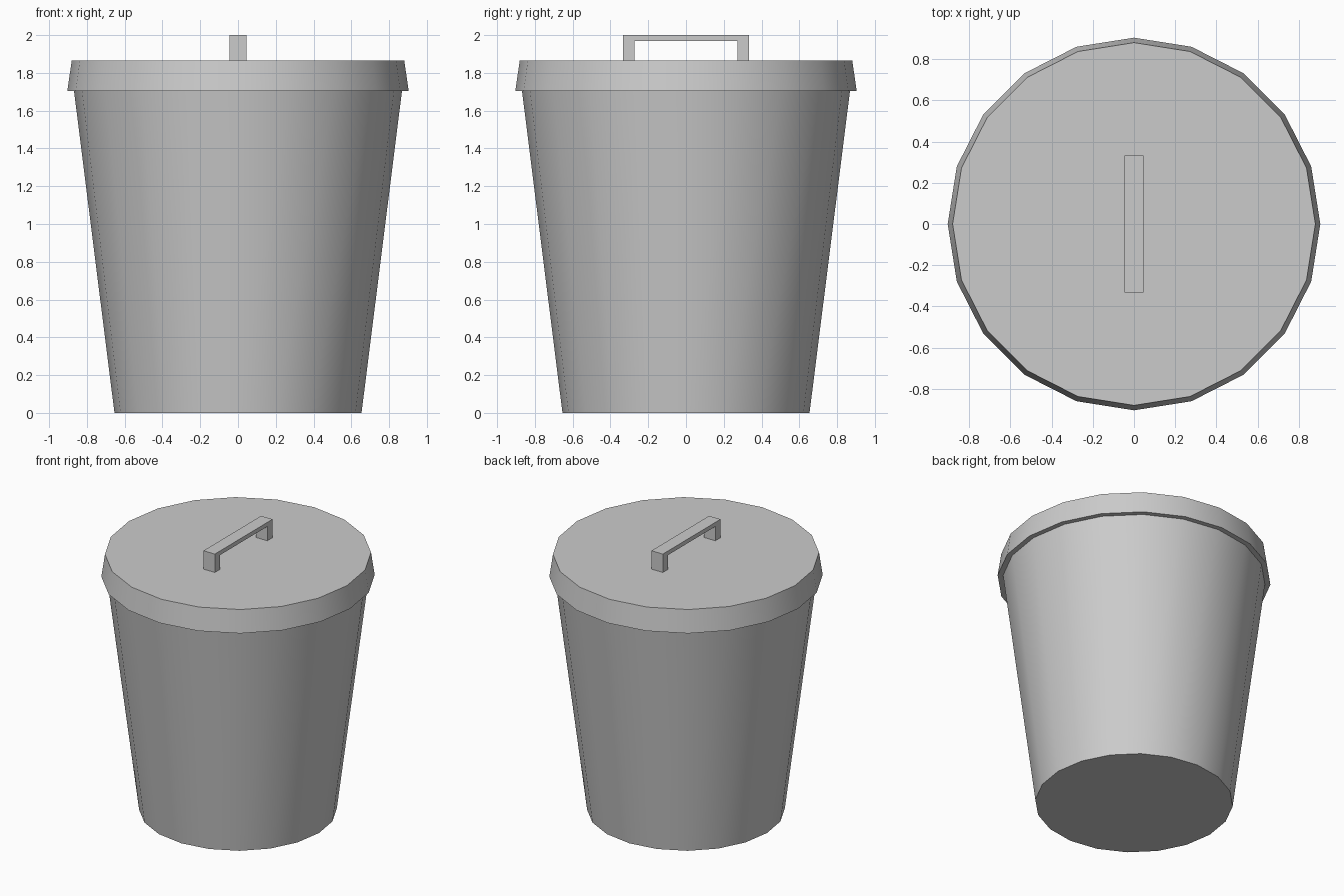
import bpy
import math

if "Cube" in bpy.data.objects:
    bpy.data.objects.remove(bpy.data.objects["Cube"])

SIDES = 20


def make_object(name, verts, faces):
    mesh = bpy.data.meshes.new(name)
    mesh.from_pydata(verts, [], faces)
    mesh.update()
    obj = bpy.data.objects.new(name, mesh)
    bpy.context.collection.objects.link(obj)
    return obj


def lathe(name, profile, cap_bottom=False, cap_top=False):
    """Spin (radius, z) points, listed from below upward on the outside."""
    n = SIDES
    verts = [(r * math.cos(2 * math.pi * i / n), r * math.sin(2 * math.pi * i / n), z)
             for r, z in profile for i in range(n)]
    faces = [(k * n + i, k * n + (i + 1) % n, (k + 1) * n + (i + 1) % n, (k + 1) * n + i)
             for k in range(len(profile) - 1) for i in range(n)]
    if cap_bottom:
        faces.append(tuple(reversed(range(n))))
    if cap_top:
        faces.append(tuple(range(len(verts) - n, len(verts))))
    obj = make_object(name, verts, faces)
    bpy.ops.object.select_all(action='DESELECT')
    obj.select_set(True)
    bpy.context.view_layer.objects.active = obj
    bpy.ops.object.shade_smooth_by_angle(angle=math.radians(30))
    return obj


# Tapered bin body, closed by the lid
lathe("bin_body", [(0.654, 0), (0.868, 1.703)], cap_bottom=True)

# Lid: underside lip, sloped rim and flat top
lathe("lid", [(0.868, 1.703), (0.904, 1.703), (0.88, 1.866)], cap_top=True)

# Handle: bracket outline in y-z, extruded along x
half_width, outer, inner = 0.046, 0.333, 0.272
outline = [(-outer, 1.866), (-inner, 1.866), (-inner, 1.97), (inner, 1.97),
           (inner, 1.866), (outer, 1.866), (outer, 2.0), (-outer, 2.0)]
n = len(outline)
verts = [(x, y, z) for x in (-half_width, half_width) for y, z in outline]
faces = [tuple(reversed(range(n))), tuple(range(n, 2 * n))]
faces += [(i, (i + 1) % n, n + (i + 1) % n, n + i) for i in range(n)]
make_object("lid_handle", verts, faces)
